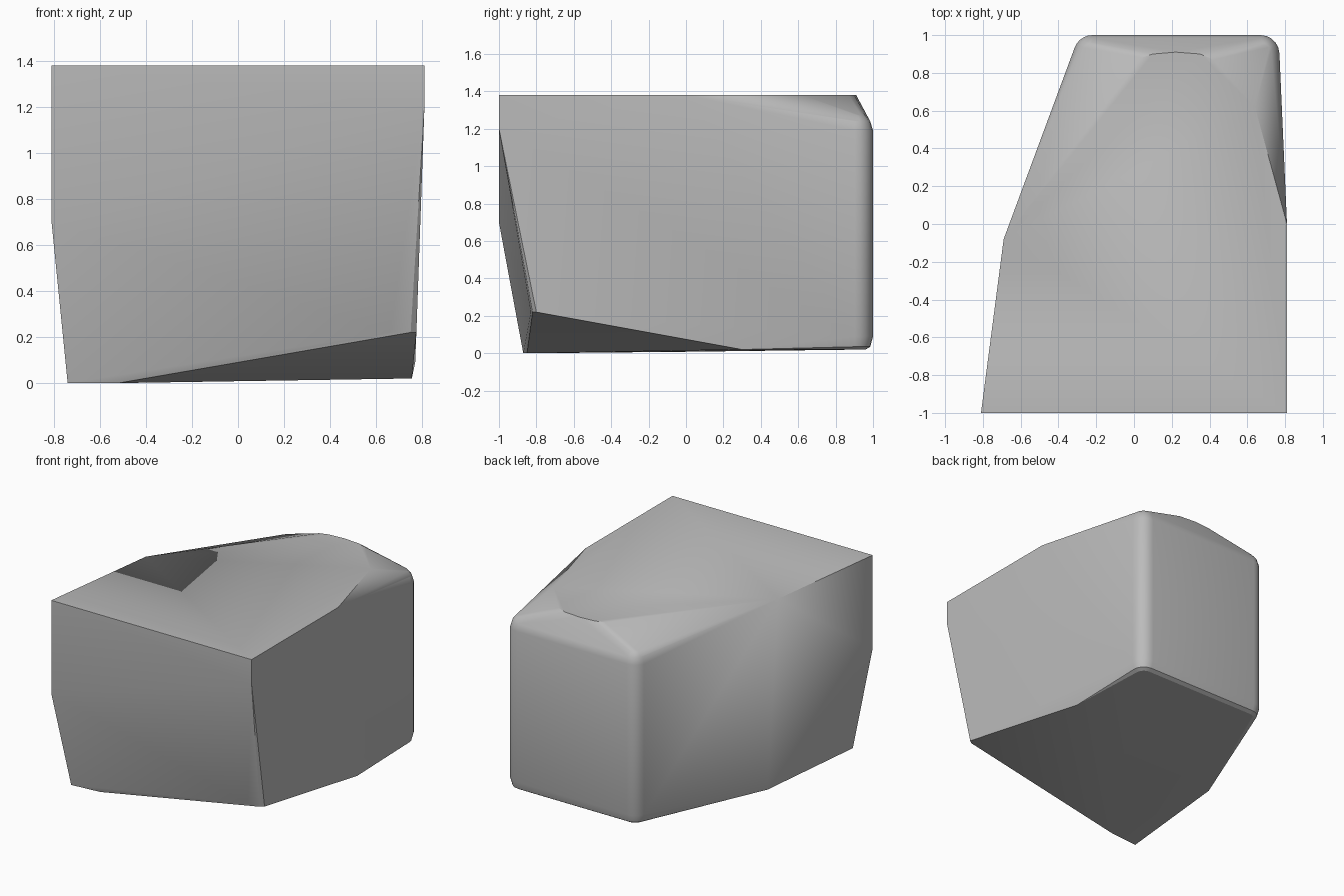
import bpy
import bmesh
from math import radians, sin, cos

cube = bpy.data.objects.get("Cube")
if cube:
    bpy.data.objects.remove(cube, do_unlink=True)

stone = bpy.data.materials.new("stone grey")
stone.use_nodes = True
stone.diffuse_color = (0.5, 0.5, 0.5, 1)
stone.node_tree.nodes["Principled BSDF"].inputs["Base Color"].default_value = (0.5, 0.5, 0.5, 1)


def corner_arc(cx, cy, radius, z, start, end, steps=5):
    """Points of a rounded upright corner at one height."""
    angles = [radians(start + (end - start) * i / steps) for i in range(steps + 1)]
    return [(cx + radius * cos(a), cy + radius * sin(a), z) for a in angles]


# Flat top, with a tongue narrowing to the back
top = 1.38
points = [(x, y, top) for x, y in (
    (-0.81, -1), (0.81, -1), (0.81, 0), (0.64, 0.62), (0.42, 0.87),
    (0.35, 0.9), (0.22, 0.91), (0.1, 0.9), (0.04, 0.88), (-0.69, -0.08))]

# Front face, sloping back below a slanted crease
points += [(-0.81, -1, 0.7), (0.81, -1, 1.2),
           (-0.74, -0.87, 0), (-0.52, -0.85, 0)]

# Chipped lower front corner
points += [(0.66, -0.83, 0.22), (0.75, -0.82, 0.22),
           (0.775, -0.8, 0.22), (0.755, 0.3, 0.02)]

# Lower kink in the angled side
points.append((-0.66, 0, 0.008))

# Rounded back corners, drawn in at the top and bottom
for z, radius in ((0.02, 0.06), (0.035, 0.085), (0.09, 0.1),
                  (1.19, 0.1), (1.24, 0.085), (1.27, 0.06)):
    points += corner_arc(-0.22, 0.9, radius, z, 160, 90)
    points += corner_arc(0.67, 0.9, radius, z, 2, 90)

# Wrap the corners into one solid block
bm = bmesh.new()
for p in points:
    bm.verts.new(p)
bmesh.ops.convex_hull(bm, input=bm.verts[:])
loose = [v for v in bm.verts if not v.link_faces]
bmesh.ops.delete(bm, geom=loose, context='VERTS')
bmesh.ops.dissolve_limit(bm, angle_limit=radians(1),
                         verts=bm.verts[:], edges=bm.edges[:])
bmesh.ops.recalc_face_normals(bm, faces=bm.faces[:])
mesh = bpy.data.meshes.new("stone_block")
bm.to_mesh(mesh)
bm.free()
mesh.materials.append(stone)

block = bpy.data.objects.new("stone_block", mesh)
bpy.context.collection.objects.link(block)
bpy.ops.object.select_all(action='DESELECT')
block.select_set(True)
bpy.context.view_layer.objects.active = block
bpy.ops.object.shade_smooth_by_angle(angle=radians(30))
